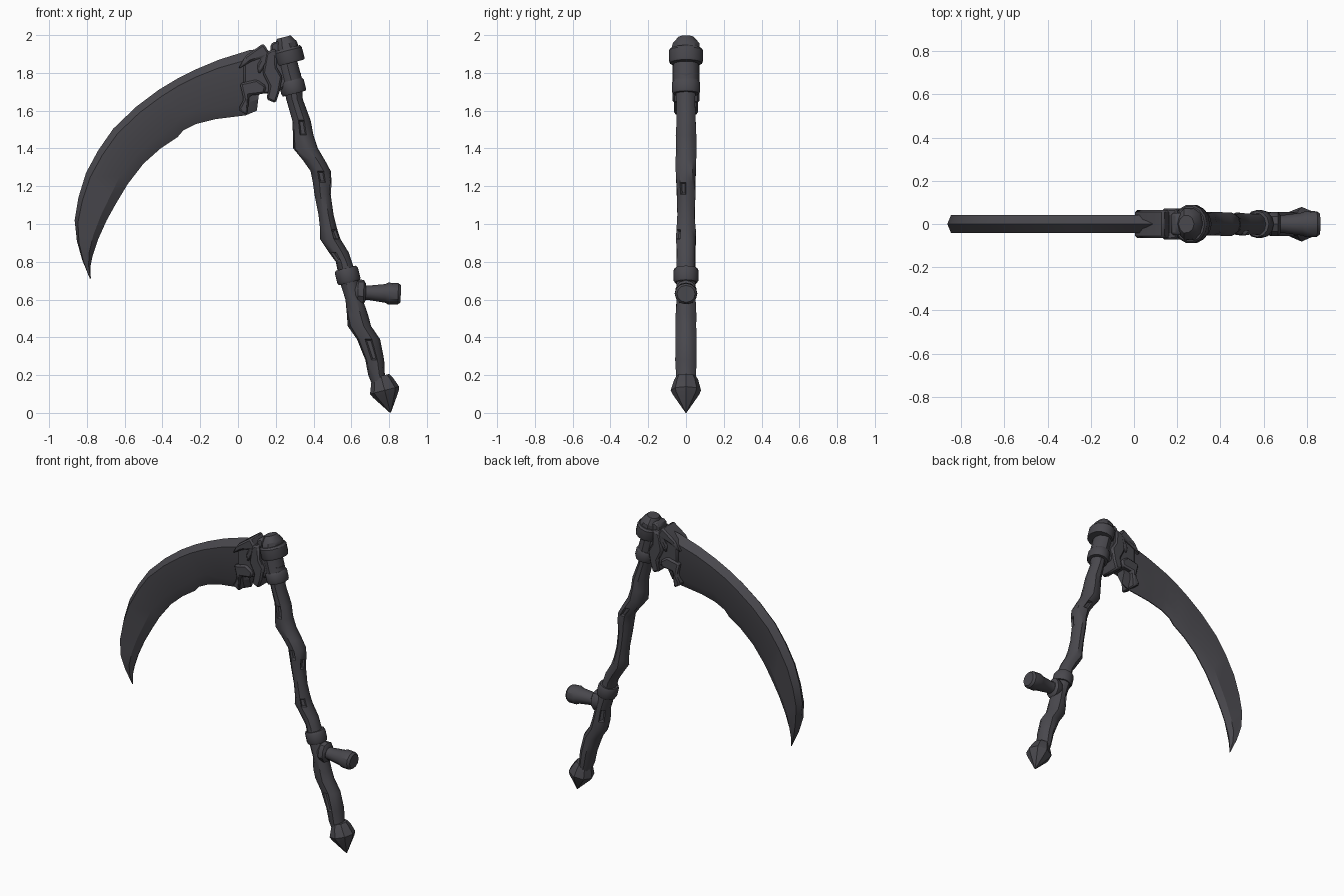
import bpy, bmesh, math, random
from mathutils import Vector

random.seed(4)
iron = bpy.data.materials.new("dark iron grey")
iron.diffuse_color = (0.066, 0.064, 0.074, 1)


def finish(bm, name, angle=32):
    bmesh.ops.recalc_face_normals(bm, faces=bm.faces[:])
    me = bpy.data.meshes.new(name)
    bm.to_mesh(me)
    bm.free()
    me.materials.append(iron)
    ob = bpy.data.objects.new(name, me)
    bpy.context.collection.objects.link(ob)
    bpy.ops.object.select_all(action='DESELECT')
    ob.select_set(True)
    bpy.context.view_layer.objects.active = ob
    bpy.ops.object.shade_smooth_by_angle(angle=math.radians(angle))
    return ob


def skin(bm, rings):
    """Join equal-length closed rings and cap both ends."""
    vs = [[bm.verts.new(p) for p in r] for r in rings]
    n = len(vs[0])
    for a, b in zip(vs, vs[1:]):
        for i in range(n):
            bm.faces.new((a[i], a[(i + 1) % n], b[(i + 1) % n], b[i]))
    bm.faces.new(vs[0])
    bm.faces.new(vs[-1])


def ring(x, z, rx, ry, tilt=0.0, sides=10, rough=0.0):
    pts = []
    for i in range(sides):
        a = math.tau * i / sides
        k = 1 + random.uniform(-rough, rough)
        u, v = math.cos(a) * rx * k, math.sin(a) * ry * k
        pts.append((x + u * math.cos(tilt), v, z + u * math.sin(tilt)))
    return pts


def turned(name, base, direction, profile, sides=12, rough=0.0):
    """Lathe-like part: profile holds (distance along axis, rx, ry)."""
    d = Vector(direction).normalized()
    tilt = math.atan2(-d.x, d.y)
    bm = bmesh.new()
    skin(bm, [ring(base[0] + d.x * t, base[1] + d.y * t, rx, ry, tilt, sides, rough)
              for t, rx, ry in profile])
    return finish(bm, name)


def plate(name, outline, half, bevel=0.01):
    bm = bmesh.new()
    f = bm.faces.new([bm.verts.new((x, -half, z)) for x, z in outline])
    ext = bmesh.ops.extrude_face_region(bm, geom=[f])
    bmesh.ops.translate(bm, vec=(0, 2 * half, 0),
                        verts=[v for v in ext['geom'] if isinstance(v, bmesh.types.BMVert)])
    # close the front if the extrusion consumed it
    edges = [e for e in bm.edges if e.is_boundary]
    if edges:
        bmesh.ops.holes_fill(bm, edges=edges, sides=0)
    ob = finish(bm, name)
    m = ob.modifiers.new("worn edges", 'BEVEL')
    m.width, m.segments = bevel, 1
    return ob


# Crooked shaft: x, z, half width, half depth
bm = bmesh.new()
path = [(.28, 1.80, .055, .06), (.30, 1.66, .043, .052), (.335, 1.55, .05, .052),
        (.345, 1.47, .055, .055), (.357, 1.40, .066, .058), (.40, 1.34, .06, .057),
        (.437, 1.28, .055, .056), (.447, 1.22, .05, .052), (.45, 1.155, .043, .05),
        (.465, 1.05, .041, .047), (.48, .97, .047, .052), (.49, .92, .055, .054),
        (.535, .85, .052, .052), (.56, .80, .044, .05), (.585, .70, .05, .052),
        (.615, .60, .046, .052), (.63, .52, .056, .055), (.645, .46, .062, .056),
        (.69, .39, .06, .057), (.722, .28, .05, .058), (.735, .20, .044, .055),
        (.765, .12, .045, .05)]
skin(bm, [ring(*p, rough=.05) for p in path])
bmesh.ops.recalc_face_normals(bm, faces=bm.faces[:])
# Sunken knots in the wood
bm.faces.ensure_lookup_table()
knots = [bm.faces[s * 10 + i] for s, i in
         ((2, 7), (6, 7), (7, 9), (10, 8), (12, 6), (18, 7), (5, 2), (15, 3))]
for f in knots:
    bmesh.ops.inset_region(bm, faces=[f], thickness=.01, depth=-.012)
finish(bm, "shaft", 38)

AXIS = (-.25, .97)
# Cap and bands at the top of the shaft
turned("top_cap", (.265, 1.90), AXIS,
       [(0, .05, .06), (.025, .066, .078), (.055, .062, .074), (.092, .036, .042)], 10, .04)
turned("upper_band", (.277, 1.852), AXIS,
       [(0, .055, .065), (0, .076, .086), (.012, .08, .091), (.068, .08, .091),
        (.08, .072, .082), (.08, .05, .06)], 14)
turned("socket_neck", (.292, 1.72), AXIS, [(0, .058, .066), (.15, .056, .066)], 12)
turned("lower_band", (.298, 1.69), AXIS,
       [(0, .045, .05), (0, .062, .07), (.012, .067, .075), (.06, .067, .075),
        (.072, .06, .068), (.072, .045, .05)], 12)

# Band and peg grip on the lower shaft
turned("grip_band", (.59, .69), AXIS,
       [(0, .045, .05), (0, .058, .06), (.012, .063, .066), (.065, .063, .066),
        (.078, .056, .06), (.078, .045, .05)], 12)
turned("grip_collar", (.615, .64), (1, -.04),
       [(0, .05, .045), (.02, .068, .058), (.05, .066, .058), (.062, .045, .045)], 10, .03)
turned("grip_peg", (.64, .637), (1, -.03),
       [(0, .04, .042), (.05, .038, .042), (.14, .05, .053), (.155, .058, .06),
        (.208, .056, .06), (.222, .045, .048)], 12, .02)

# Pointed foot
turned("pommel", (.757, .195), (.25, -.97),
       [(0, .045, .052), (.022, .058, .064), (.078, .08, .08), (.10, .07, .072),
        (.2, .003, .003)], 8, .02)

# Blade: spine point and edge point for each station
stations = [((.14, 1.93), (.10, 1.60)), ((.06, 1.92), (.04, 1.575)),
            ((-.10, 1.87), (-.12, 1.555)), ((-.22, 1.82), (-.22, 1.53)),
            ((-.32, 1.77), (-.29, 1.495)), ((-.42, 1.71), (-.32, 1.46)),
            ((-.54, 1.62), (-.41, 1.40)), ((-.66, 1.505), (-.50, 1.32)),
            ((-.74, 1.39), (-.585, 1.21)), ((-.805, 1.27), (-.645, 1.11)),
            ((-.845, 1.14), (-.695, 1.02)), ((-.865, 1.02), (-.74, .92)),
            ((-.853, .91), (-.77, .83)), ((-.825, .81), (-.782, .77)),
            ((-.785, .712), (-.779, .712))]
rings = []
for s, e in stations:
    s, e = Vector(s), Vector(e)
    w = max(.04, min(1, (s - e).length / .1))
    bev = .78 + random.uniform(-.04, .04)
    sec = [(0, 0), (.14, .042), (bev, .03), (1, .003), (1, -.003), (bev, -.03), (.14, -.042)]
    rings.append([(s.lerp(e, t).x, y * w, s.lerp(e, t).y) for t, y in sec])
bm = bmesh.new()
skin(bm, rings)
finish(bm, "blade", 22)

# Socket that clasps the blade: core plate with raised claws
plate("socket_core", [(.03, 1.87), (.13, 1.93), (.25, 1.88), (.27, 1.74), (.20, 1.69),
                      (.06, 1.69), (.03, 1.75)], .05)
plate("upper_claw", [(0, 1.82), (.04, 1.89), (.135, 1.957), (.17, 1.90), (.155, 1.85),
                     (.11, 1.79), (.10, 1.84), (.125, 1.88), (.07, 1.86)], .066)
plate("lower_claw", [(.01, 1.745), (.10, 1.765), (.15, 1.73), (.14, 1.69), (.06, 1.68),
                     (.05, 1.575), (0, 1.605), (.03, 1.66)], .064)
plate("clamp", [(.15, 1.91), (.20, 1.93), (.205, 1.83), (.235, 1.78), (.22, 1.70), (.20, 1.64),
                (.15, 1.66), (.165, 1.73), (.13, 1.80)], .072)
plate("upper_strap", [(.17, 1.95), (.20, 1.97), (.27, 1.93), (.25, 1.86), (.18, 1.86)], .05)
